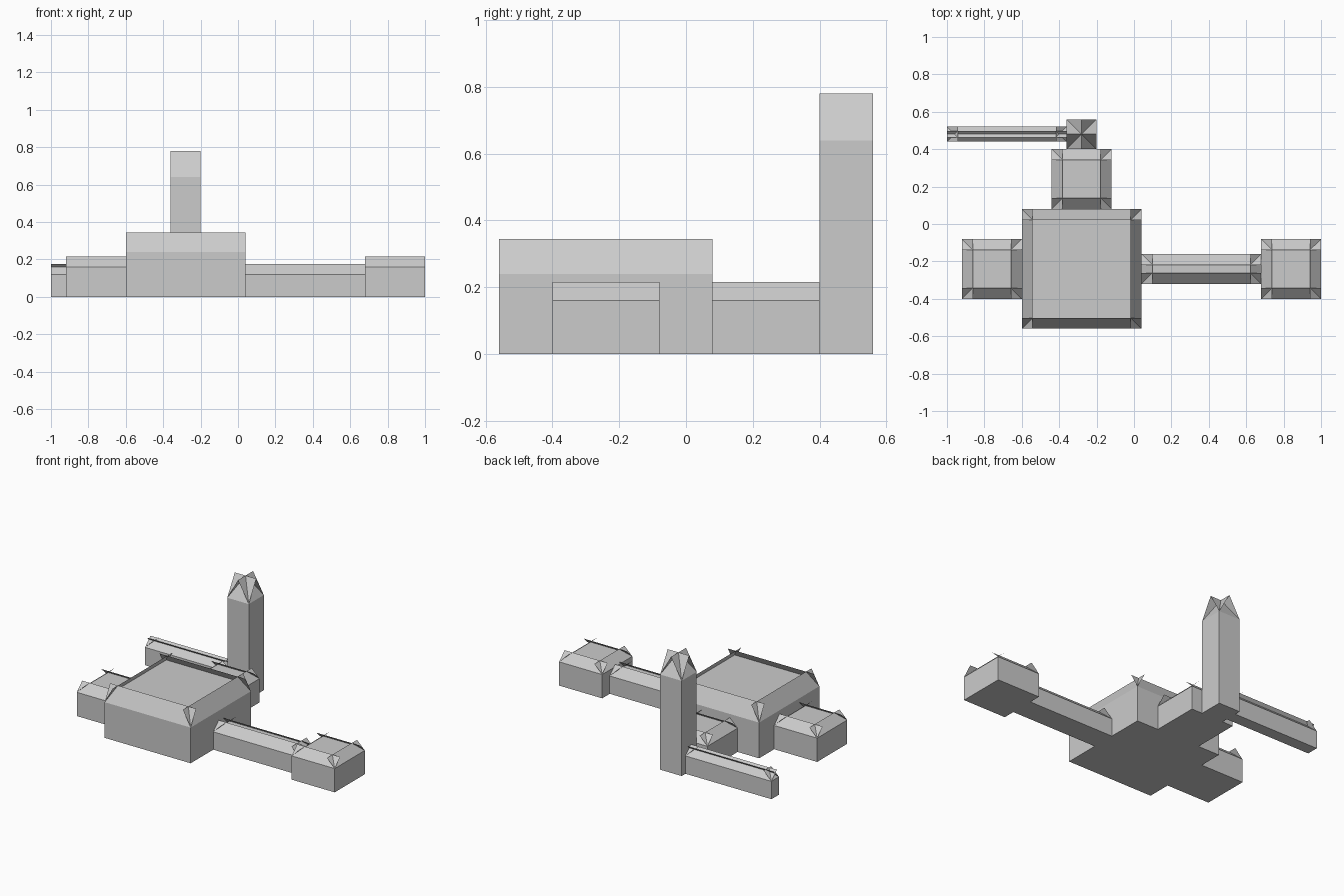
import bpy
import bmesh

if "Cube" in bpy.data.objects:
    bpy.data.objects.remove(bpy.data.objects["Cube"])


def block(name, x0, x1, y0, y1, wall, top, inset=0.058, deck=0.034):
    """Box with four full-width leaning roof panels that cross at the corners."""
    bm = bmesh.new()

    def quad(*pts):
        bm.faces.new([bm.verts.new(p) for p in pts])

    def level(z, d=0.0):
        return [(x0 + d, y0 + d, z), (x1 - d, y0 + d, z),
                (x1 - d, y1 - d, z), (x0 + d, y1 - d, z)]

    # floor and walls
    low, high = level(0), level(wall)
    quad(*reversed(low))
    for i in range(4):
        j = (i + 1) % 4
        quad(low[i], low[j], high[j], high[i])

    # leaning roof panels, each as long as its wall
    for i, (dx, dy) in enumerate([(0, 1), (-1, 0), (0, -1), (1, 0)]):
        a, b = high[i], high[(i + 1) % 4]
        quad(a, b, (b[0] + dx * inset, b[1] + dy * inset, top),
             (a[0] + dx * inset, a[1] + dy * inset, top))

    # flat roof deck, sunk a little below the panel tips
    if deck:
        quad(*level(wall + (top - wall) * deck / inset, deck))

    bmesh.ops.remove_doubles(bm, verts=bm.verts, dist=1e-5)
    mesh = bpy.data.meshes.new(name)
    bm.to_mesh(mesh)
    bm.free()
    obj = bpy.data.objects.new(name, mesh)
    bpy.context.collection.objects.link(obj)
    return obj


# main hall and the three square rooms
block("main_hall", -0.60, 0.04, -0.56, 0.08, 0.24, 0.345)
for name, x, y in [("left_room", -0.92, -0.40),
                   ("back_room", -0.44, 0.08),
                   ("right_room", 0.68, -0.40)]:
    block(name, x, x + 0.32, y, y + 0.32, 0.16, 0.216)

# passage to the right room and narrow wall beside the tower
block("passage", 0.04, 0.68, -0.32, -0.16, 0.12, 0.176)
block("narrow_wall", -1.00, -0.36, 0.44, 0.52, 0.12, 0.176)

# tower with crossed gables meeting at its centre
block("tower", -0.36, -0.20, 0.40, 0.56, 0.64, 0.78, inset=0.08, deck=0)
